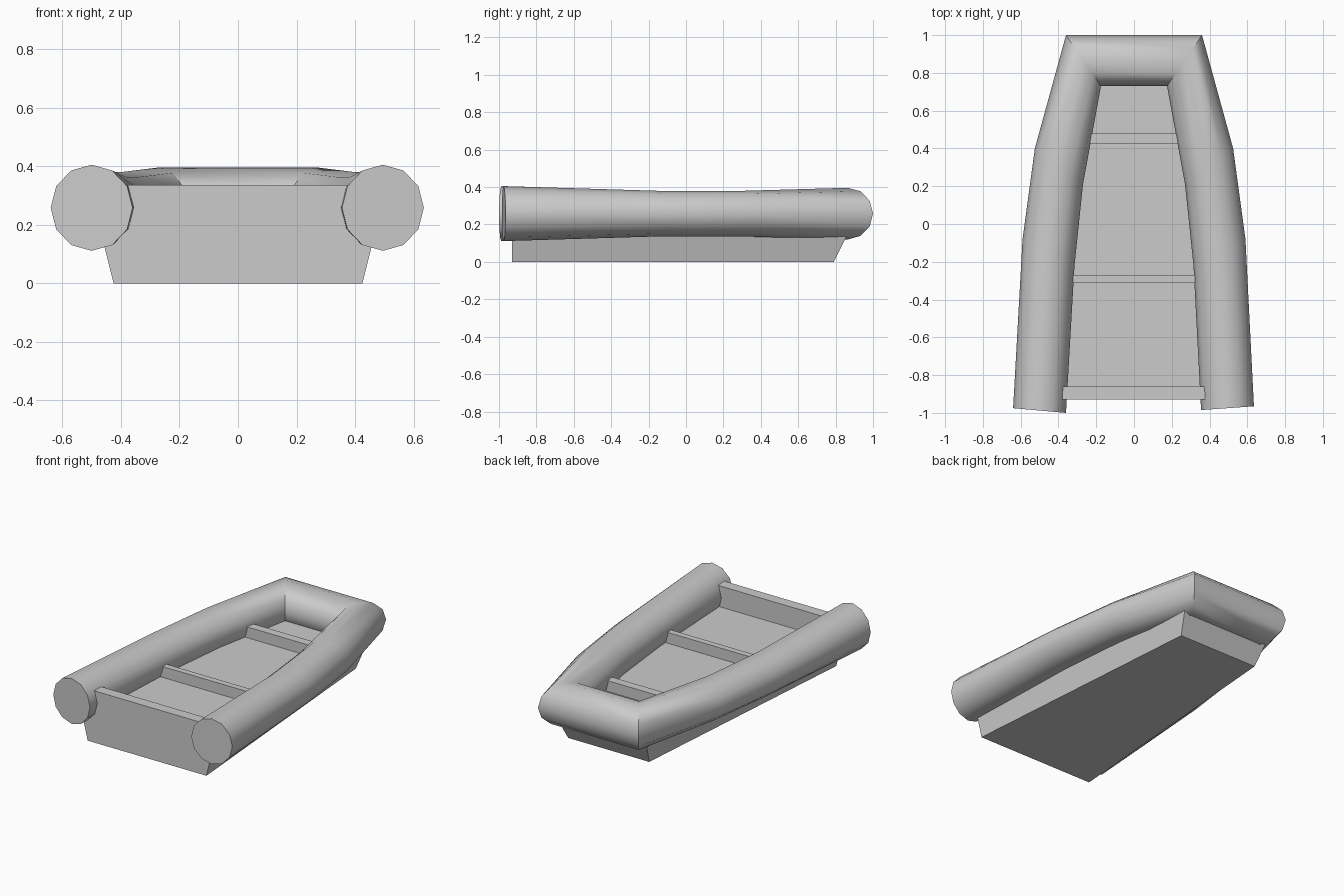
import bpy, bmesh, math

if "Cube" in bpy.data.objects:
    bpy.data.objects.remove(bpy.data.objects["Cube"])


def finish(name, bm):
    bmesh.ops.recalc_face_normals(bm, faces=bm.faces)
    me = bpy.data.meshes.new(name)
    bm.to_mesh(me)
    bm.free()
    ob = bpy.data.objects.new(name, me)
    bpy.context.collection.objects.link(ob)
    return ob


# Inflatable tube: 12-sided rings given by outer point, inner point, vertical radius
SIDES, TUBE_Z = 12, 0.258
left = [
    ((-0.64, -0.975), (-0.36, -1.0), 0.147),
    ((-0.59, -0.08), (-0.315, -0.22), 0.122),
    ((-0.525, 0.40), (-0.27, 0.21), 0.122),
    ((-0.36, 1.0), (-0.175, 0.73), 0.138),
]
right = [((-o[0], o[1]), (-i[0], i[1]), r) for o, i, r in reversed(left)]
right[-1] = ((0.635, -0.965), (0.355, -0.985), 0.147)

bm = bmesh.new()
rings = []
for o, i, rz in left + right:
    cx, cy = (o[0] + i[0]) / 2, (o[1] + i[1]) / 2
    dx, dy = (o[0] - i[0]) / 2, (o[1] - i[1]) / 2
    ring = []
    for k in range(SIDES):
        a = 2 * math.pi * k / SIDES
        c, s = math.cos(a), math.sin(a)
        ring.append(bm.verts.new((cx + dx * c, cy + dy * c, TUBE_Z + rz * s)))
    rings.append(ring)
for a, b in zip(rings, rings[1:]):
    for k in range(SIDES):
        n = (k + 1) % SIDES
        bm.faces.new((a[k], a[n], b[n], b[k]))
bm.faces.new(rings[0])
bm.faces.new(rings[-1])
tube = finish("side_tube", bm)
bpy.context.view_layer.objects.active = tube
tube.select_set(True)
bpy.ops.object.shade_smooth_by_angle(angle=math.radians(40))
tube.select_set(False)

# Hull with flared sides, sloped bow, floor and raised transom
FLOOR = 0.2


def half_width(y, z):
    return 0.425 - (y + 0.93) * 0.0785 + 0.25 * z


profile = [(-0.93, 0), (-0.86, 0), (0.79, 0), (0.89, FLOOR),
           (-0.86, FLOOR), (-0.86, 0.335), (-0.93, 0.335)]
bm = bmesh.new()
sides = [[bm.verts.new((s * half_width(y, z), y, z)) for y, z in profile]
         for s in (-1, 1)]
for v in sides:
    bm.faces.new([v[k] for k in (1, 2, 3, 4)])
    bm.faces.new([v[k] for k in (0, 1, 4, 5, 6)])
for k in range(len(profile)):
    n = (k + 1) % len(profile)
    bm.faces.new((sides[0][k], sides[0][n], sides[1][n], sides[1][k]))
finish("hull", bm)

# Cross ribs on the floor, ends buried in the tubes
for name, y0, y1, hw in (("rear_rib", -0.31, -0.27, 0.38),
                         ("front_rib", 0.425, 0.48, 0.29)):
    bm = bmesh.new()
    bmesh.ops.create_cube(bm, size=1)
    bmesh.ops.scale(bm, vec=(2 * hw, y1 - y0, 0.09), verts=bm.verts)
    bmesh.ops.translate(bm, vec=(0, (y0 + y1) / 2, 0.225), verts=bm.verts)
    finish(name, bm)
